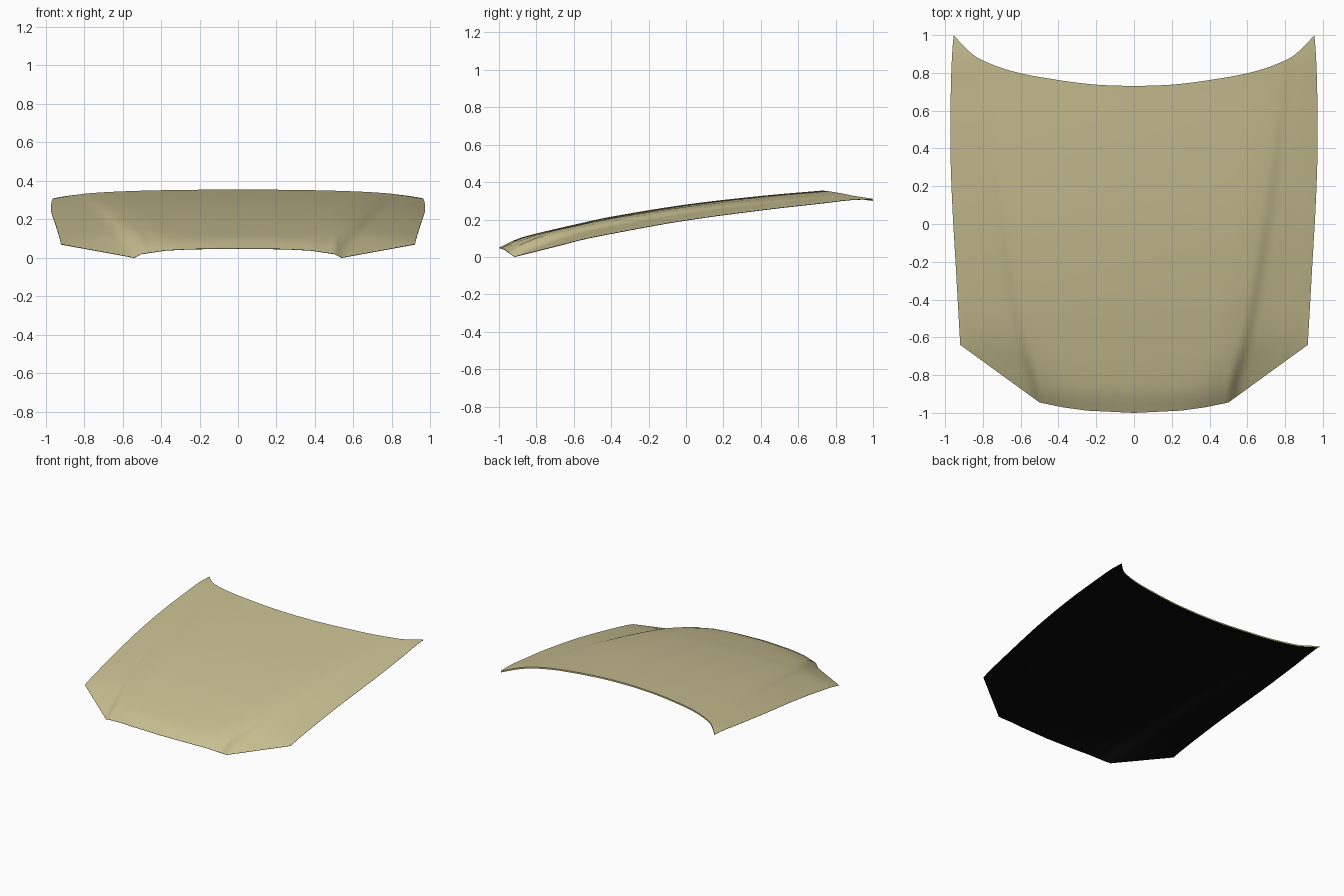
import bpy

cube = bpy.data.objects.get("Cube")
if cube:
    bpy.data.objects.remove(cube, do_unlink=True)


def material(name, color):
    mat = bpy.data.materials.new(name)
    mat.use_nodes = True
    mat.diffuse_color = color
    bsdf = next(n for n in mat.node_tree.nodes if n.type == 'BSDF_PRINCIPLED')
    bsdf.inputs["Base Color"].default_value = color
    bsdf.inputs["Roughness"].default_value = 0.6
    return mat


paint = material("khaki paint", (0.575, 0.525, 0.285, 1))
black = material("black underside", (0.002, 0.002, 0.002, 1))


def curve(points, q, smooth=True):
    """Interpolate a height or outline through a few (position, value) points."""
    last = len(points) - 1
    q = min(max(q, points[0][0]), points[last][0])
    i = next(k for k in range(last) if q <= points[k + 1][0])
    (x0, y0), (x1, y1) = points[i], points[i + 1]
    t, width = (q - x0) / (x1 - x0), x1 - x0
    if not smooth:
        return y0 + (y1 - y0) * t

    def slope(k):
        a, b = points[max(k - 1, 0)], points[min(k + 1, last)]
        return (b[1] - a[1]) / (b[0] - a[0])

    m0, m1 = slope(i) * width, slope(i + 1) * width
    return ((2 * t**3 - 3 * t**2 + 1) * y0 + (t**3 - 2 * t**2 + t) * m0
            + (3 * t**2 - 2 * t**3) * y1 + (t**3 - t**2) * m1)


def ramp(d, width):
    """Smooth step of the given width, centred on zero."""
    t = min(max(d / width + .5, 0), 1)
    return t * t * (3 - 2 * t)


# Outline in plan, and height of the front edge
FRONT = [(0, -1), (.25, -.988), (.38, -.97), (.5, -.945), (.92, -.64)]
REAR = [(0, .73), (.2, .738), (.4, .763), (.64, .81), (.82, .88), (.9, .945), (.955, 1)]
SIDE = [(-.64, .92), (-.2, .945), (.1, .962), (.4, .972), (.7, .97), (.9, .963), (1, .955)]
NOSE = [(0, .05), (.25, .047), (.38, .04), (.5, .022), (.54, .003), (.92, .072)]
# Centre ridge height, crease position and crease depth along the length
RIDGE = [(-1, .05), (-.97, .064), (-.9, .097), (-.8, .125), (-.6, .172), (-.4, .215),
         (0, .28), (.4, .326), (.73, .355), (.88, .367), (1, .366)]
CREASE = [(-.93, .505), (-.6, .6), (0, .705), (.8, .81), (1, .83)]
DEPTH = [(-.92, .073), (-.78, .062), (-.6, .042), (-.4, .038), (0, .027), (.4, .016),
         (.8, .006), (1, 0)]

HALF, ROWS = 46, 44


def height(x, y):
    out = x - curve(CREASE, y)
    step = .45 * ramp(out, .07) + .55 * ramp(out, .35)
    return curve(RIDGE, y) - .04 * x**2 - .025 * x**6 - curve(DEPTH, y) * step


def panel_point(i, row):
    t = abs(i) / HALF
    front = curve(FRONT, t * .92, False)
    rear = curve(REAR, t * .955)
    y = front + (rear - front) * row / ROWS
    x = t * curve(SIDE, y)
    # Ease the surface down to the nose edge
    nose = curve(NOSE, t * .92, False) - height(t * .92, front)
    z = height(x, y) + nose * max(0, 1 - (y - front) / .3) ** 2
    return (x if i >= 0 else -x, y, z)


def grid_object(name, rows, mat, flip=False):
    """Skin a list of equal-length point rows."""
    n = len(rows[0])
    verts = [p for r in rows for p in r]
    faces = []
    for j in range(len(rows) - 1):
        for i in range(n - 1):
            a = j * n + i
            f = (a, a + 1, a + n + 1, a + n)
            faces.append(f[::-1] if flip else f)
    mesh = bpy.data.meshes.new(name)
    mesh.from_pydata(verts, [], faces)
    mesh.materials.append(mat)
    mesh.shade_smooth()
    obj = bpy.data.objects.new(name, mesh)
    bpy.context.collection.objects.link(obj)
    return obj


def lowered(row, drop):
    return [(x, y, z - drop) for x, y, z in row]


rows = [[panel_point(i, r) for i in range(-HALF, HALF + 1)] for r in range(ROWS + 1)]

# Painted outer skin
grid_object("hood_panel", rows, paint)
# Dark inner skin just beneath
grid_object("hood_underside", [lowered(r, .003) for r in rows], black, flip=True)
# Folded lip along the rear edge
grid_object("rear_lip", [rows[-1], lowered(rows[-1], .012)], paint)
